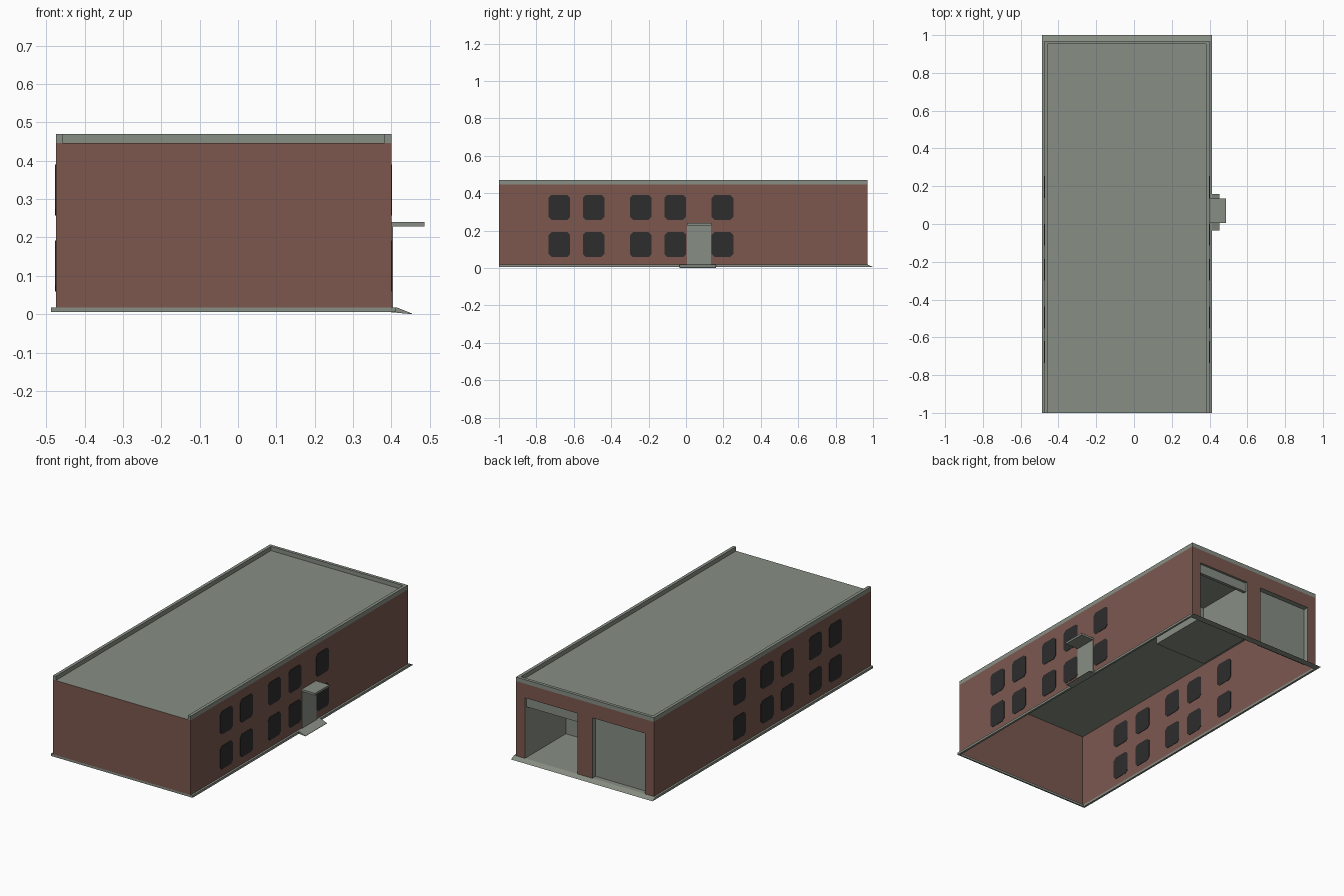
import bpy, bmesh

if "Cube" in bpy.data.objects:
    bpy.data.objects.remove(bpy.data.objects["Cube"])

def material(name, rgb):
    m = bpy.data.materials.new(name)
    m.diffuse_color = (*rgb, 1)
    m.use_nodes = True
    m.node_tree.nodes["Principled BSDF"].inputs["Base Color"].default_value = m.diffuse_color
    return m

BRICK = material("red_brick", (0.20, 0.097, 0.078))
GREY = material("grey_concrete", (0.245, 0.27, 0.23))
GLASS = material("dark_glass", (0.026, 0.026, 0.026))

def mesh_object(name, quads, mat):
    bm = bmesh.new()
    for q in quads:
        bm.faces.new([bm.verts.new(p) for p in q])
    bmesh.ops.remove_doubles(bm, verts=bm.verts, dist=1e-5)
    me = bpy.data.meshes.new(name)
    bm.to_mesh(me)
    bm.free()
    me.materials.append(mat)
    ob = bpy.data.objects.new(name, me)
    bpy.context.collection.objects.link(ob)
    return ob

def prism(name, profile, axis, a, b, mat):
    """Extrude a 2D profile along an axis (0 = x, 1 = y) from a to b."""
    def pt(p, t):
        return (t, p[0], p[1]) if axis == 0 else (p[0], t, p[1])
    n = len(profile)
    faces = [[pt(p, a) for p in profile], [pt(p, b) for p in profile]]
    for i in range(n):
        p, q = profile[i], profile[(i + 1) % n]
        faces.append([pt(p, a), pt(q, a), pt(q, b), pt(p, b)])
    ob = mesh_object(name, faces, mat)
    bm = bmesh.new()
    bm.from_mesh(ob.data)
    bmesh.ops.recalc_face_normals(bm, faces=bm.faces)
    bm.to_mesh(ob.data)
    bm.free()
    return ob

def box(name, x0, x1, y0, y1, z0, z1, mat):
    return prism(name, [(x0, z0), (x1, z0), (x1, z1), (x0, z1)], 1, y0, y1, mat)

L, R, F, B = -0.475, 0.40, -1.0, 0.97      # wall planes
Z0, ZR, ZP = 0.018, 0.446, 0.47            # base, roof, parapet top
BAYS = [(-0.418, -0.084), (0.010, 0.343)]  # garage openings
ZB = 0.365

# thin brick walls
mesh_object("front_wall", [[(L, F, Z0), (R, F, Z0), (R, F, ZR), (L, F, ZR)]], BRICK)
mesh_object("left_wall", [[(L, B, Z0), (L, F, Z0), (L, F, ZR), (L, B, ZR)]], BRICK)
mesh_object("right_wall", [[(R, F, Z0), (R, B, Z0), (R, B, ZR), (R, F, ZR)]], BRICK)

# back wall with two garage openings
xs = [L, *BAYS[0], *BAYS[1], R]
quads = []
for i in range(5):
    for z0, z1 in ((Z0, ZB), (ZB, ZR)):
        if z0 == Z0 and i in (1, 3):
            continue
        quads.append([(xs[i + 1], B, z0), (xs[i], B, z0), (xs[i], B, z1), (xs[i + 1], B, z1)])
mesh_object("back_wall", quads, BRICK)

# flat roof and parapet on three sides
mesh_object("roof", [[(L, F, ZR), (R, F, ZR), (R, B, ZR), (L, B, ZR)]], GREY)
T = 0.018
box("left_parapet", L, L + T, F, B, ZR, ZP, GREY)
box("right_parapet", R - T, R, F, B, ZR, ZP, GREY)
box("back_parapet", L + T, R - T, B - T, B, ZR, ZP, GREY)

# base curbs and sloping back apron
box("left_curb", L - 0.012, L, F, B, 0.005, Z0, GREY)
box("right_curb", R, R + 0.012, F, B, 0.005, Z0, GREY)
box("front_curb", L, R, F, F + 0.008, 0.005, Z0, GREY)
prism("back_apron", [(B - 0.01, 0.005), (1.0, 0.005), (B, Z0), (B - 0.01, Z0)], 0,
      L - 0.012, R + 0.012, GREY)

# garage bays: one open room, one shallow recess with a closed door
def recess(name, x0, x1, y0):
    mesh_object(name, [
        [(x1, y0, Z0), (x0, y0, Z0), (x0, y0, ZB), (x1, y0, ZB)],
        [(x0, y0, Z0), (x0, B, Z0), (x0, B, ZB), (x0, y0, ZB)],
        [(x1, B, Z0), (x1, y0, Z0), (x1, y0, ZB), (x1, B, ZB)],
        [(x0, y0, Z0), (x1, y0, Z0), (x1, B, Z0), (x0, B, Z0)],
        [(x0, B, ZB), (x1, B, ZB), (x1, y0, ZB), (x0, y0, ZB)]], GREY)

recess("closed_garage_door", *BAYS[0], B - 0.03)
recess("open_garage_room", *BAYS[1], 0.60)
box("raised_garage_door", *BAYS[1], B - 0.03, B - 0.012, 0.31, ZB - 0.001, GREY)

# windows with clipped corners on both long sides
def window(name, x, y, z, w=0.116, h=0.133, c=0.016):
    a, b = w / 2, h / 2
    pts = [(-a + c, -b), (a - c, -b), (a, -b + c), (a, b - c),
           (a - c, b), (-a + c, b), (-a, b - c), (-a, -b + c)]
    prism(name, [(y + p, z + q) for p, q in pts], 0, x - 0.002, x + 0.002, GLASS)

for side, x in (("left", L), ("right", R)):
    for row, z in (("lower", 0.125), ("upper", 0.324)):
        for i, y in enumerate((-0.677, -0.494, -0.242, -0.057, 0.195)):
            window(f"{side}_{row}_window_{i + 1}", x, y, z)

# side entrance: door, canopy and sloping step
box("entrance_door", R - 0.003, R + 0.004, 0.005, 0.133, Z0, 0.23, GREY)
box("entrance_canopy", R, 0.486, 0.005, 0.135, 0.228, 0.24, GREY)
prism("entrance_step", [(R, 0.005), (0.453, 0.0), (0.453, 0.002), (0.413, Z0), (R, Z0)], 1,
      -0.035, 0.16, GREY)
